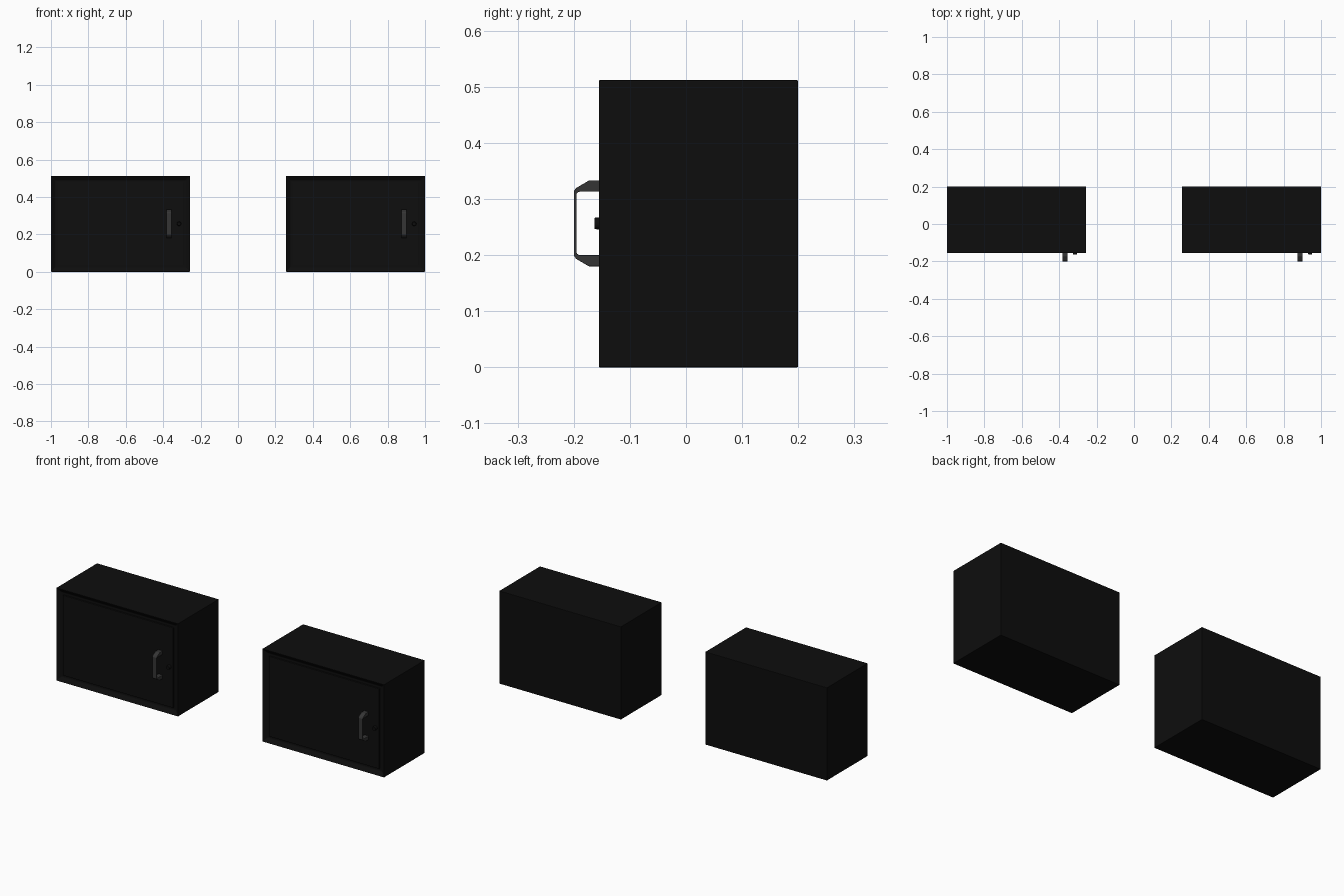
import bpy, bmesh, math
from mathutils import Matrix

if "Cube" in bpy.data.objects:
    bpy.data.objects.remove(bpy.data.objects["Cube"])


def material(name, value):
    m = bpy.data.materials.new(name)
    m.diffuse_color = (value, value, value, 1)
    m.use_nodes = True
    m.node_tree.nodes["Principled BSDF"].inputs["Base Color"].default_value = m.diffuse_color
    return m


BLACK = material("black_metal", 0.004)
DOOR = material("door_black", 0.0045)
GREY = material("handle_dark_grey", 0.035)

W, H, FRONT, BACK = 0.743, 0.512, -0.156, 0.2
BORDER, RECESS = 0.032, 0.008


def finish(name, bm, mat, bevel=0.0):
    bmesh.ops.recalc_face_normals(bm, faces=bm.faces)
    me = bpy.data.meshes.new(name)
    bm.to_mesh(me)
    bm.free()
    me.materials.append(mat)
    ob = bpy.data.objects.new(name, me)
    bpy.context.collection.objects.link(ob)
    if bevel:
        b = ob.modifiers.new("bevel", "BEVEL")
        b.width, b.segments, b.limit_method = bevel, 2, "ANGLE"
    return ob


def box(bm, x0, x1, y0, y1, z0, z1):
    mat = Matrix.Translation(((x0 + x1) / 2, (y0 + y1) / 2, (z0 + z1) / 2))
    mat = mat @ Matrix.Diagonal((x1 - x0, y1 - y0, z1 - z0, 1))
    return bmesh.ops.create_cube(bm, size=1, matrix=mat)


def cabinet(side, x0):
    x1 = x0 + W
    # Case with a recessed door opening in the front
    bm = bmesh.new()
    box(bm, x0, x1, FRONT, BACK, 0, H)
    bm.normal_update()
    front = min(bm.faces, key=lambda f: f.calc_center_median().y)
    bmesh.ops.inset_region(bm, faces=[front], thickness=BORDER)
    bmesh.ops.translate(bm, verts=front.verts, vec=(0, RECESS + 0.008, 0))
    finish(side + "_case", bm, BLACK, 0.0025)

    # Door panel, with a thin gap around it
    bm = bmesh.new()
    g = BORDER + 0.003
    box(bm, x0 + g, x1 - g, FRONT + RECESS, FRONT + 0.02, g, H - g)
    finish(side + "_door", bm, DOOR, 0.0015)

    # Pull handle: half profile (y, z from middle), mirrored and extruded
    base = FRONT + RECESS + 0.001
    outer = [(base, 0.0765), (-0.173, 0.0765), (-0.196, 0.063), (-0.2, 0.057)]
    inner = [(-0.195, 0.053), (-0.191, 0.0565), (base, 0.0565)]
    loop_out = outer + [(y, -z) for y, z in reversed(outer)]
    loop_in = [(y, -z) for y, z in reversed(inner)] + inner
    hx, hz = x0 + 0.63, 0.2565
    bm = bmesh.new()
    verts = [bm.verts.new((hx - 0.0135, y, hz + z)) for y, z in loop_out + loop_in]
    face = bm.faces.new(verts)
    ext = bmesh.ops.extrude_face_region(bm, geom=[face])["geom"]
    bmesh.ops.translate(bm, vec=(0.027, 0, 0),
                        verts=[v for v in ext if isinstance(v, bmesh.types.BMVert)])
    finish(side + "_handle", bm, GREY, 0.001)

    # Round lock
    bm = bmesh.new()
    bmesh.ops.create_cone(bm, cap_ends=True, segments=24, radius1=0.012, radius2=0.01,
                          depth=0.018,
                          matrix=Matrix.Translation((x0 + 0.685, -0.154, hz))
                          @ Matrix.Rotation(math.radians(90), 4, "X"))
    finish(side + "_lock", bm, BLACK)


cabinet("left", -1.0)
cabinet("right", 1.0 - W)
